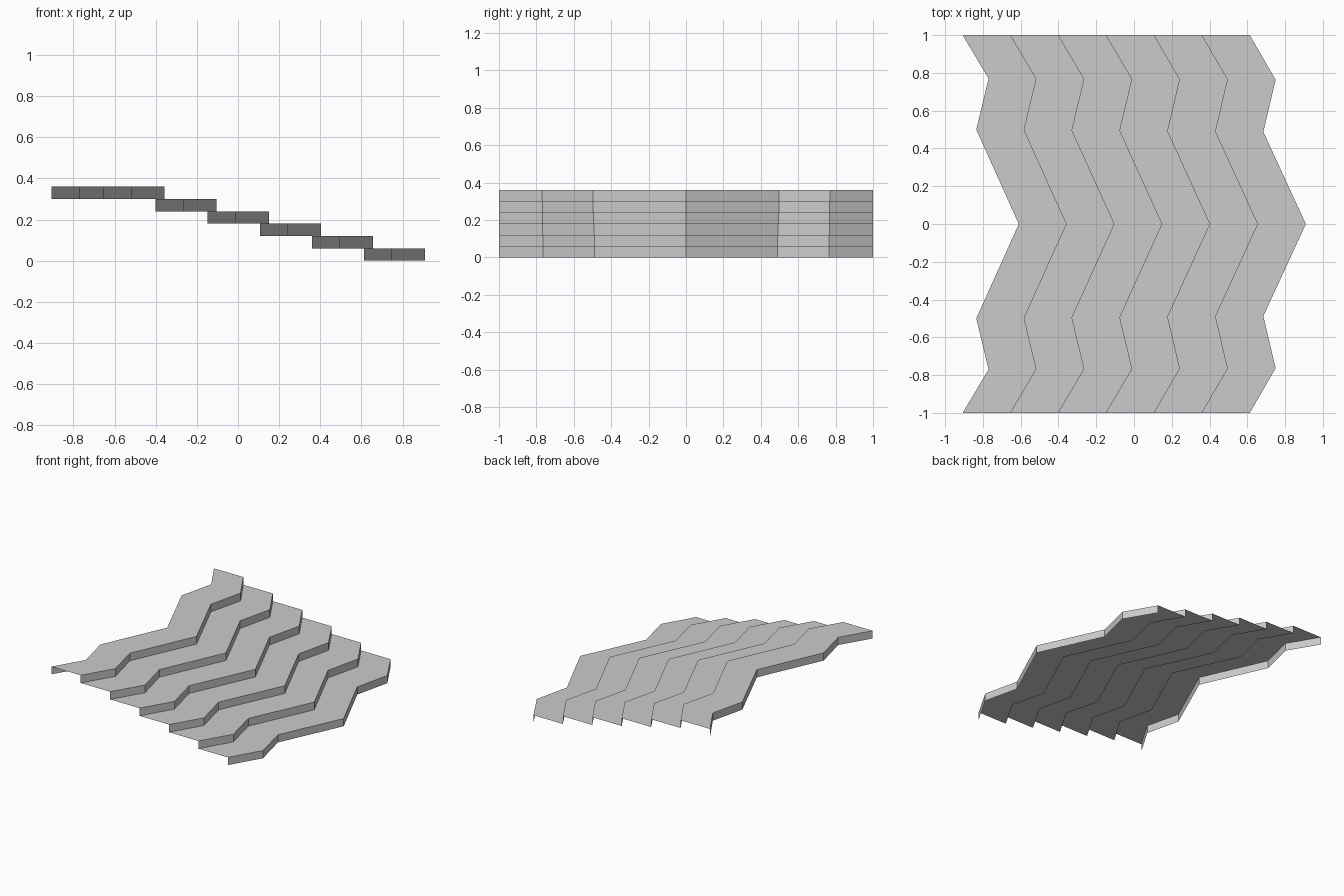
import bpy

cube = bpy.data.objects.get("Cube")
if cube:
    bpy.data.objects.remove(cube, do_unlink=True)

STEPS = 6
RISE = 0.06
RUN = 0.2533

grey = bpy.data.materials.new("plain_grey")
grey.use_nodes = True
colour = (0.6, 0.6, 0.6, 1)
grey.diffuse_color = colour
grey.node_tree.nodes["Principled BSDF"].inputs["Base Color"].default_value = colour


def zigzag(i):
    """Plan outline of step edge i, counted from the highest edge."""
    t = i / STEPS
    half = [(-0.61, 0), (-0.835, 0.5 - 0.012 * t), (-0.77, 0.77 - 0.006 * t), (-0.907, 1)]
    pts = [(x, -y) for x, y in reversed(half[1:])] + half
    return [(x + RUN * i, y) for x, y in pts]


def strip(name, edge_a, z_a, edge_b, z_b):
    """Open sheet of quads between two zigzag edges."""
    n = len(edge_a)
    verts = [(x, y, z_a) for x, y in edge_a] + [(x, y, z_b) for x, y in edge_b]
    faces = [(k, n + k, n + k + 1, k + 1) for k in range(n - 1)]
    mesh = bpy.data.meshes.new(name)
    mesh.from_pydata(verts, [], faces)
    mesh.materials.append(grey)
    bpy.context.collection.objects.link(bpy.data.objects.new(name, mesh))


# Treads and the risers hanging from their front edges
for i in range(STEPS):
    top = (STEPS - i) * RISE
    back, front = zigzag(i), zigzag(i + 1)
    strip(f"tread_{i + 1}", back, top, front, top)
    strip(f"riser_{i + 1}", front, top, front, top - RISE)

# Lip hanging from the back edge of the highest tread
top = STEPS * RISE
strip("back_lip", zigzag(0), top - RISE, zigzag(0), top)
